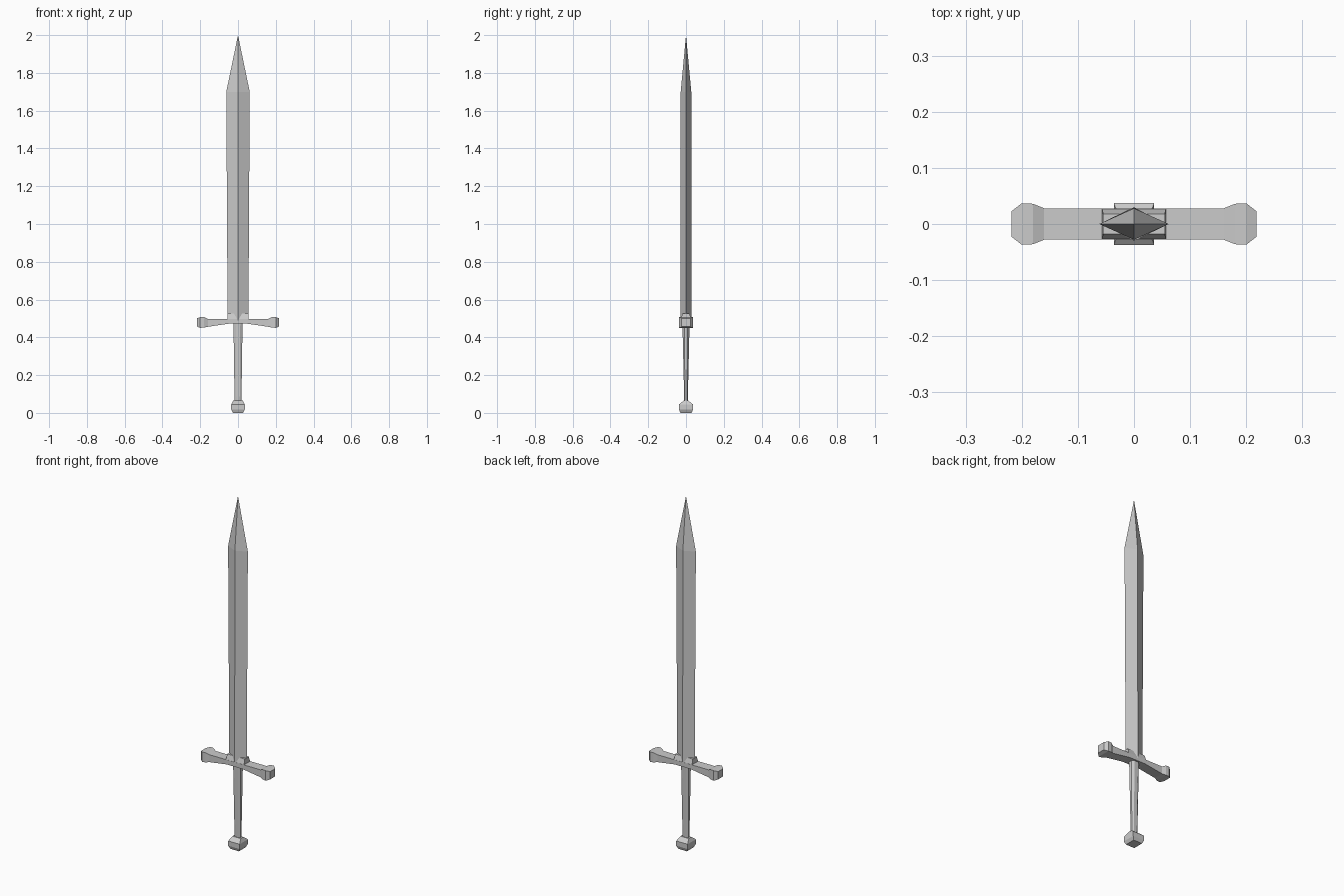
import bpy, bmesh

if "Cube" in bpy.data.objects:
    bpy.data.objects.remove(bpy.data.objects["Cube"])


def rect(a, b):
    return [(-a, -b), (a, -b), (a, b), (-a, b)]


def chamfered(a, b, k=0.5):
    return [(-a * k, -b), (a * k, -b), (a, -b * k), (a, b * k),
            (a * k, b), (-a * k, b), (-a, b * k), (-a, -b * k)]


def diamond(a, b):
    return [(-a, 0), (0, -b), (a, 0), (0, b)]


def loft(name, sections, tip=None):
    """Skin a list of equal-length rings, optionally closing at a tip point."""
    bm = bmesh.new()
    rings = [[bm.verts.new(p) for p in s] for s in sections]
    n = len(rings[0])
    for lo, hi in zip(rings, rings[1:]):
        for i in range(n):
            j = (i + 1) % n
            bm.faces.new((lo[i], lo[j], hi[j], hi[i]))
    bm.faces.new(rings[0][::-1])
    if tip:
        t = bm.verts.new(tip)
        for i in range(n):
            bm.faces.new((rings[-1][i], rings[-1][(i + 1) % n], t))
    else:
        bm.faces.new(rings[-1])
    bmesh.ops.recalc_face_normals(bm, faces=bm.faces)
    me = bpy.data.meshes.new(name)
    bm.to_mesh(me)
    bm.free()
    ob = bpy.data.objects.new(name, me)
    bpy.context.collection.objects.link(ob)
    return ob


def at_z(shape, z):
    return [(x, y, z) for x, y in shape]


# Blade: diamond section, slightly wider towards the point
loft("blade", [at_z(diamond(0.055, 0.03), 0.49),
               at_z(diamond(0.062, 0.028), 1.7)], tip=(0, 0, 2.0))

# Sloped collar at the blade root
loft("blade_collar", [at_z(rect(0.057, 0.028), 0.495),
                      at_z(rect(0.055, 0.018), 0.527)])

# Crossguard: (x, half depth, bottom z, top z), mirrored about the centre
half = [(0.05, 0.028, 0.472, 0.498), (0.16, 0.028, 0.456, 0.498),
        (0.18, 0.036, 0.452, 0.507), (0.2, 0.037, 0.450, 0.507),
        (0.218, 0.023, 0.457, 0.501)]
stations = [(-x, y, lo, hi) for x, y, lo, hi in half[::-1]] + half
loft("crossguard", [[(x, -y, lo), (x, y, lo), (x, y, hi), (x, -y, hi)]
                    for x, y, lo, hi in stations])

# Grip: tapering chamfered bar
loft("grip", [at_z(chamfered(0.018, 0.009), 0.05),
              at_z(chamfered(0.024, 0.019), 0.475)])

# Pommel: squared block with bevelled top and bottom
loft("pommel", [at_z(rect(0.027, 0.03), 0.0),
                at_z(rect(0.036, 0.037), 0.018),
                at_z(rect(0.036, 0.037), 0.045),
                at_z(rect(0.026, 0.012), 0.065)])
